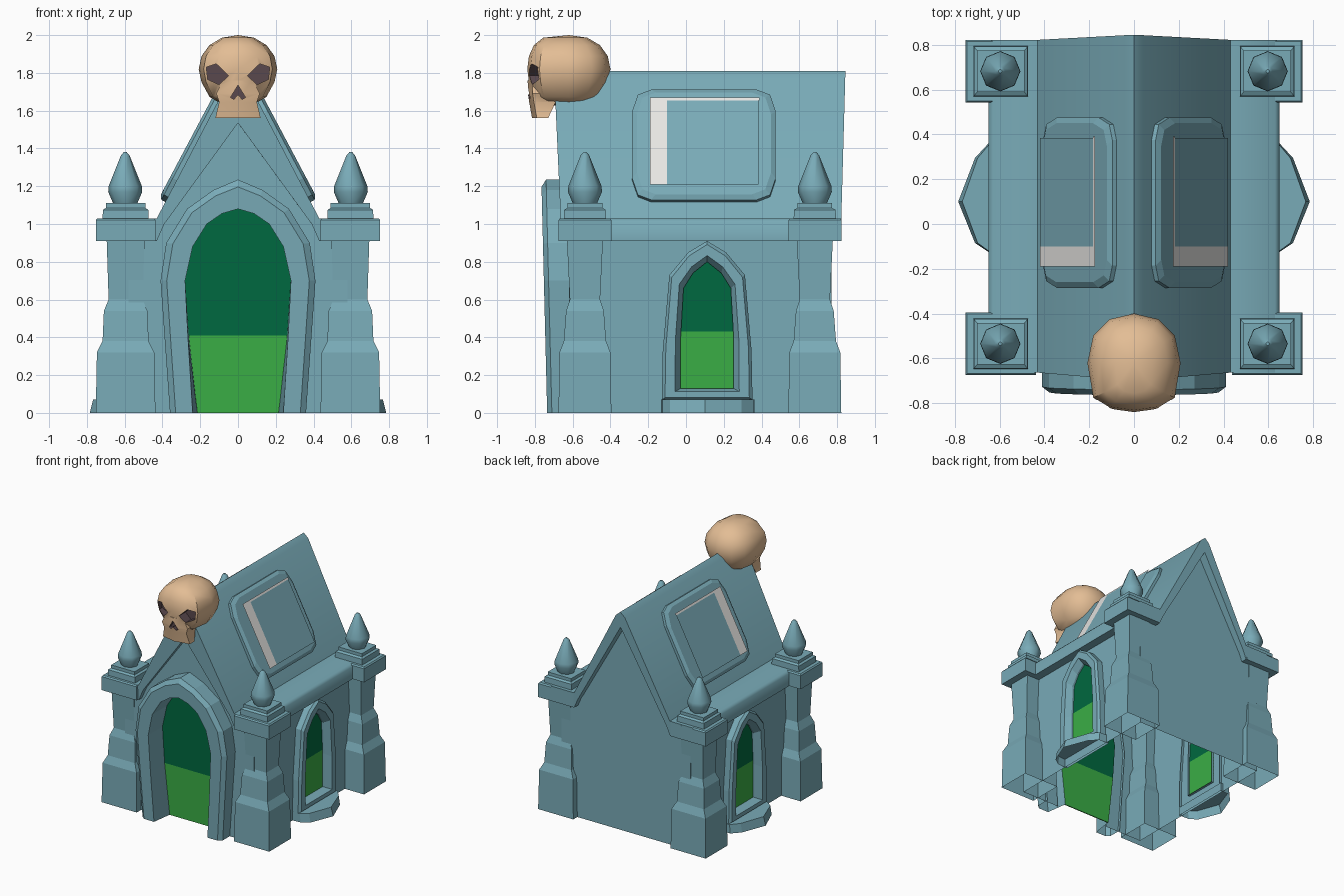
import bpy, bmesh, math
from mathutils import Vector

if "Cube" in bpy.data.objects:
    bpy.data.objects.remove(bpy.data.objects["Cube"])


def material(name, r, g, b):
    m = bpy.data.materials.new(name)
    m.diffuse_color = (r, g, b, 1)
    m.use_nodes = True
    m.node_tree.nodes["Principled BSDF"].inputs["Base Color"].default_value = m.diffuse_color
    return m


STONE = material("teal stone", 0.19, 0.405, 0.475)
WHITE = material("white glint", 0.80, 0.79, 0.77)
LIGHT = material("light green", 0.042, 0.42, 0.06)
DARK = material("dark green", 0.0, 0.14, 0.05)
BONE = material("bone", 0.77, 0.51, 0.30)
SOCKET = material("dark socket", 0.10, 0.065, 0.075)


def finish(name, bm, *mats):
    bmesh.ops.recalc_face_normals(bm, faces=bm.faces)
    me = bpy.data.meshes.new(name)
    bm.to_mesh(me)
    bm.free()
    for m in mats:
        me.materials.append(m)
    ob = bpy.data.objects.new(name, me)
    bpy.context.collection.objects.link(ob)
    return ob


def skin(bm, rings, closed=True, caps=(False, False)):
    """Bridge a list of equal-length point rings with quads."""
    vs = [[bm.verts.new(p) for p in r] for r in rings]
    n = len(vs[0])
    for a, b in zip(vs, vs[1:]):
        for i in range(n if closed else n - 1):
            j = (i + 1) % n
            bm.faces.new((a[i], a[j], b[j], b[i]))
    if caps[0]:
        bm.faces.new(vs[0][::-1])
    if caps[1]:
        bm.faces.new(vs[-1])
    return vs


def loft(name, rings, mat, closed=True, caps=(False, False)):
    bm = bmesh.new()
    skin(bm, rings, closed, caps)
    return finish(name, bm, mat)


def smooth(ob, degrees):
    bpy.ops.object.select_all(action='DESELECT')
    bpy.context.view_layer.objects.active = ob
    ob.select_set(True)
    bpy.ops.object.shade_smooth_by_angle(angle=math.radians(degrees))


def full(half):
    """Mirror a half outline that runs up to its apex on the axis."""
    return half + [(-h, z) for h, z in half[-2::-1]]


def blend(a, b, t):
    return [(p[0] + (q[0] - p[0]) * t, p[1] + (q[1] - p[1]) * t) for p, q in zip(a, b)]


def green_panel(name, outline, place, split, d):
    """Thin two-tone plate, light below the split height and dark above."""
    bm = bmesh.new()
    skin(bm, [[place(h, z, d + o) for h, z in outline] for o in (-0.004, 0.004)],
         caps=(True, True))
    bmesh.ops.bisect_plane(bm, geom=bm.verts[:] + bm.edges[:] + bm.faces[:],
                           plane_co=(0, 0, split), plane_no=(0, 0, 1))
    for f in bm.faces:
        f.material_index = int(f.calc_center_median().z > split)
    finish(name, bm, LIGHT, DARK)


# Outlines of the doorway surround, outer and inner, and of the walls
outer = full([(0.36, 0), (0.385, 0.35), (0.41, 0.7), (0.38, 0.9), (0.27, 1.08),
              (0.13, 1.18), (0, 1.235)])
inner = full([(0.24, 0), (0.265, 0.4), (0.28, 0.7), (0.24, 0.88), (0.165, 1.0),
              (0.085, 1.055), (0, 1.08)])
door = full([(0.215, 0), (0.26, 0.4), (0.28, 0.7), (0.24, 0.88), (0.165, 1.0),
             (0.085, 1.055), (0, 1.08)])
wall = full([(0.58, 0), (0.58, 0.94), (0.43, 0.95), (0, 1.73)])

# Walls with gable ends, open underneath and at the doorway
bm = bmesh.new()
rows = skin(bm, [[(x, y, z) for x, z in wall] for y in (-0.62, 0.77)], closed=False,
            caps=(False, True))
bm.faces.new(rows[0] + [bm.verts.new((x, -0.62, z)) for x, z in inner[::-1]])
finish("walls", bm, STONE)

# Roof with flat eaves, leaning out toward the ridge; broad front board, slim back one
eaves = full([(0.65, 0.91), (0.65, 1.01), (0.63, 1.03), (0.43, 1.03), (0.04, 1.775), (0, 1.81)])
ends = ((-0.66, -0.045, 0.39, 1.0, 1.535), (0.82, 0.028, 0.40, 0.98, 1.685))
smooth(loft("roof", [[(x, y + k * (z - 0.95), z) for x, z in
                      eaves + [(-0.43, 0.91), (-hx, hz), (0, apex), (hx, hz), (0.43, 0.91)]]
                     for y, k, hx, hz, apex in ends], STONE, caps=(True, True)), 50)


# Doorway surround and recessed panel
def door_ring(t, y, lean=0.025):
    return [(x, y - lean * z, z) for x, z in blend(outer, inner, t)]


loft("door_arch", [door_ring(0, -0.60, 0), door_ring(0, -0.71), door_ring(0.25, -0.735),
                   door_ring(1, -0.735), [(x, -0.56, z) for x, z in door]], STONE, closed=False)
green_panel("door_panel", door, lambda h, z, d: (h, d, z), 0.41, -0.565)

# Side windows with sills
w_out = full([(0.24, 0.07), (0.235, 0.33), (0.20, 0.73), (0.10, 0.85), (0, 0.91)])
w_in = full([(0.14, 0.13), (0.14, 0.40), (0.125, 0.66), (0.075, 0.74), (0, 0.80)])
sill = [(0.56, -0.13), (0.65, -0.125), (0.71, -0.085), (0.785, 0.10), (0.71, 0.295),
        (0.65, 0.36), (0.56, 0.365)]
for s, side in ((1, "right"), (-1, "left")):
    loft(side + "_window_frame",
         [[(s * x, 0.112 + h, z) for h, z in blend(w_out, w_in, t)]
          for t, x in ((0, 0.56), (0, 0.63), (0.17, 0.648), (0.7, 0.648), (1, 0.60), (1, 0.56))],
         STONE)
    green_panel(side + "_window_panel", w_in, lambda h, z, d: (s * d, 0.112 + h, z), 0.43, 0.58)
    loft(side + "_sill", [[(s * x, y, 0) for x, y in sill],
                          [(s * (0.56 + (x - 0.56) * 0.92), y, 0.07) for x, y in sill]],
         STONE, caps=(False, True))

    # Bevelled rounded skylight lying on the roof slope
    def slope(y, v, w):
        return (s * (0.43 - 0.469 * v + 0.883 * w), y, 1.03 + 0.883 * v + 0.469 * w)

    def skylight(inset, w):
        a, b = 0.38 - inset, 0.33 - inset
        q = [(a, b - 0.13), (a - 0.03, b - 0.03), (a - 0.10, b)]
        pts = q + [(-y, v) for y, v in q[::-1]]
        pts += [(y, -v) for y, v in pts[::-1]]
        return [slope(0.095 + y, 0.428 + v, w) for y, v in pts]

    loft(side + "_skylight_frame", [skylight(0, -0.01), skylight(0, 0.025), skylight(0.025, 0.04)],
         STONE, caps=(False, True))

    # Sheet floating over the skylight, with a white glint on two edges
    for part, y0, y1, v0, v1, mat in (("pane", -0.10, 0.385, 0.164, 0.668, STONE),
                                      ("glint", -0.19, -0.10, 0.164, 0.685, WHITE),
                                      ("top_glint", -0.10, 0.39, 0.668, 0.685, WHITE)):
        corners = [slope(y, v, 0.075) for y, v in ((y0, v0), (y1, v0), (y1, v1), (y0, v1))]
        loft(f"{side}_skylight_{part}", [corners[::s]], mat, caps=(False, True))

    # Corner pillars with stepped caps and pointed finials
    for cy, end in ((-0.535, "front"), (0.682, "back")):
        steps = [(0.158, 0.14, 0), (0.152, 0.135, 0.32), (0.122, 0.112, 0.38),
                 (0.115, 0.10, 0.54), (0.09, 0.08, 0.60), (0.10, 0.095, 0.91),
                 (0.158, 0.14, 0.91), (0.158, 0.14, 1.02), (0.15, 0.132, 1.03),
                 (0.122, 0.112, 1.03), (0.12, 0.11, 1.075), (0.105, 0.092, 1.085),
                 (0.105, 0.092, 1.11)]
        loft(f"{end}_{side}_pillar",
             [[(s * 0.595 + a * hx, cy + b * hy, z)
               for a, b in ((-1, -1), (1, -1), (1, 1), (-1, 1))] for hx, hy, z in steps],
             STONE, caps=(False, True))
        finial = loft(f"{end}_{side}_finial",
                      [[(s * 0.597 + r * math.cos(i * math.pi / 4),
                         cy + r * math.sin(i * math.pi / 4), z) for i in range(8)]
                       for r, z in ((0.06, 1.10), (0.09, 1.17), (0.088, 1.20), (0.022, 1.365),
                                    (0.008, 1.38))], STONE, caps=(True, True))
        smooth(finial, 46)

# Skull: squared-off cranium, flattest at the face
bm = bmesh.new()
bmesh.ops.create_uvsphere(bm, u_segments=12, v_segments=8, radius=1)
for v in bm.verts:
    x, y, z = v.co
    x = math.copysign(abs(x) ** 0.93, x)
    y = -abs(y) ** 0.5 if y < -1e-4 else abs(y) ** 0.85
    v.co = Vector((0.208 * x, -0.62 + 0.22 * y, 1.82 + 0.18 * z - (0.02 if z < -0.5 else 0)))
skull = finish("skull", bm, BONE, SOCKET)

# Upper jaw flaring out at the bottom
jaw = loft("jaw", [[(-w, y1, z), (-w, y0 + 0.025, z), (0, y0, z), (w, y0 + 0.025, z), (w, y1, z)]
                   for w, y0, y1, z in ((0.12, -0.815, -0.73, 1.56), (0.10, -0.83, -0.69, 1.645),
                                        (0.115, -0.837, -0.65, 1.69), (0.08, -0.838, -0.65, 1.76))],
           BONE, caps=(True, True))

# Cutter for the eye sockets and nose, tapering inward
eye = [(0.05, 1.785), (0.10, 1.738), (0.16, 1.765), (0.168, 1.83), (0.115, 1.848)]
nose = [(0, 1.735), (0.04, 1.67), (0.022, 1.66), (0, 1.685), (-0.022, 1.66), (-0.04, 1.67)]
bm = bmesh.new()
for hole, depth in ((eye, -0.745), ([(-x, z) for x, z in eye], -0.745), (nose, -0.80)):
    skin(bm, [[(x, y, z) for x, z in hole] for y in (-0.95, depth)], caps=(True, True))
cutter = finish("socket_cutter", bm, SOCKET)
cutter.hide_render = True

bpy.context.view_layer.objects.active = skull
for tool, op in ((jaw, 'UNION'), (cutter, 'DIFFERENCE')):
    mod = skull.modifiers.new(op, 'BOOLEAN')
    mod.operation, mod.object, mod.solver = op, tool, 'EXACT'
    mod.material_mode = 'TRANSFER'
    bpy.ops.object.modifier_apply(modifier=mod.name)
    bpy.data.objects.remove(tool)
smooth(skull, 35)
